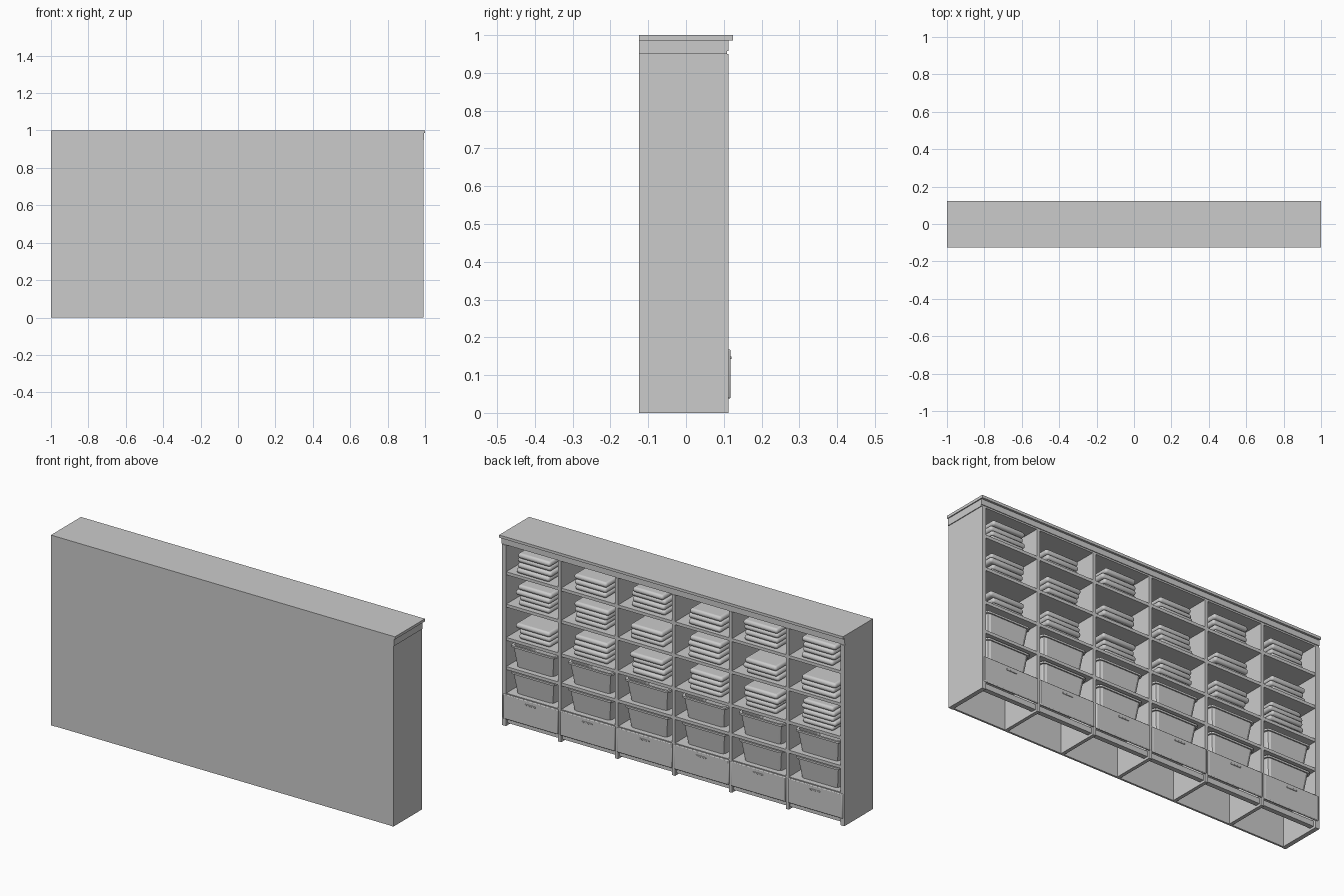
import bpy, bmesh, random
from math import radians

if "Cube" in bpy.data.objects:
    bpy.data.objects.remove(bpy.data.objects["Cube"])
random.seed(4)


def finish(name, bm, bevel=0, seg=1):
    bmesh.ops.recalc_face_normals(bm, faces=bm.faces)
    me = bpy.data.meshes.new(name)
    bm.to_mesh(me)
    bm.free()
    ob = bpy.data.objects.new(name, me)
    bpy.context.collection.objects.link(ob)
    if bevel:
        m = ob.modifiers.new("bevel", 'BEVEL')
        m.width, m.segments = bevel, seg
        for p in me.polygons:
            p.use_smooth = True
        bpy.ops.object.select_all(action='DESELECT')
        ob.select_set(True)
        bpy.context.view_layer.objects.active = ob
        bpy.ops.object.shade_smooth_by_angle(angle=radians(40))
    return ob


def box(name, x0, x1, y0, y1, z0, z1, bevel=0, seg=1):
    bm = bmesh.new()
    bmesh.ops.create_cube(bm, size=1)
    for v in bm.verts:
        v.co = ((x0 + x1) / 2 + v.co.x * (x1 - x0),
                (y0 + y1) / 2 + v.co.y * (y1 - y0),
                (z0 + z1) / 2 + v.co.z * (z1 - z0))
    return finish(name, bm, bevel, seg)


def bin_box(name, cx, z):
    """Tapered open bin: loops running down outside, over the rim and inside."""
    bm = bmesh.new()
    # half width, half depth, height
    rows = [(.108, .078, .0), (.122, .092, .105), (.130, .098, .105), (.130, .098, .115),
            (.120, .088, .115), (.104, .074, .006)]
    loops = []
    for hx, hy, h in rows:
        c = .018
        pts = []
        for sx, sy in ((1, 1), (-1, 1), (-1, -1), (1, -1)):
            corner = [(hx, hy - c), (hx - c * .3, hy - c * .3), (hx - c, hy)]
            if sx * sy < 0:
                corner.reverse()
            pts += [(cx + sx * a, .004 + sy * b, z + h) for a, b in corner]
        loops.append([bm.verts.new(p) for p in pts])
    for a, b in zip(loops, loops[1:]):
        for i in range(12):
            j = (i + 1) % 12
            bm.faces.new((a[i], a[j], b[j], b[i]))
    bm.faces.new(loops[0])
    bm.faces.new(loops[-1])
    return finish(name, bm)


def folded_layer(name, cx, z, h):
    w = .19 + random.uniform(-.012, .012)
    dx, dy = random.uniform(-.006, .006), random.uniform(-.006, .006)
    ob = box(name, cx + dx - w / 2, cx + dx + w / 2, -.06 + dy, .093 + dy, z, z + h, h * .45, 3)
    return ob


CX, PITCH, FRONT = -.005, .331, .113

# carcass
box("side_left", -1, -.977, -.125, FRONT, 0, .95)
box("side_right", .968, .991, -.125, FRONT, 0, .95)
box("back_panel", -.977, .968, -.123, -.113, 0, .95)
for i in range(1, 6):
    x = CX + (i - 3) * PITCH
    box("divider", x - .009, x + .009, -.113, FRONT - .002, 0, .95)
box("toe_rail", -.977, .968, .075, .1, .012, .04)

# header and cornice
box("header", -1, .995, -.125, .109, .95, .987)
box("header_frieze", -1, .995, .109, FRONT, .958, .987)
box("cornice", -1, 1, -.125, .124, .986, 1)

# shelves, drawers, bins and folded stacks, from +x to -x
shelves = [.172, .312, .465, .64, .81]
counts = [(3, 4, 4), (4, 4, 3), (4, 3, 4), (4, 4, 3), (4, 3, 4), (5, 3, 4)]
for col in range(6):
    cx = CX + (2.5 - col) * PITCH
    hw = PITCH / 2 - .009
    for z in shelves:
        box("shelf", cx - hw, cx + hw, -.113, .11, z - .016, z)
    box("drawer_front", cx - hw - .003, cx + hw + .003, .108, .118, .038, .168, .004, 2)
    box("drawer_handle", cx - .03, cx + .03, .116, .121, .142, .149, .002, 2)
    for z in shelves[:2]:
        bin_box("storage_bin", cx, z)
    for z, n in zip(shelves[2:], counts[col]):
        h = .027 if n < 5 else .025
        for k in range(n):
            folded_layer("folded_cloth", cx, z + k * h, h)
